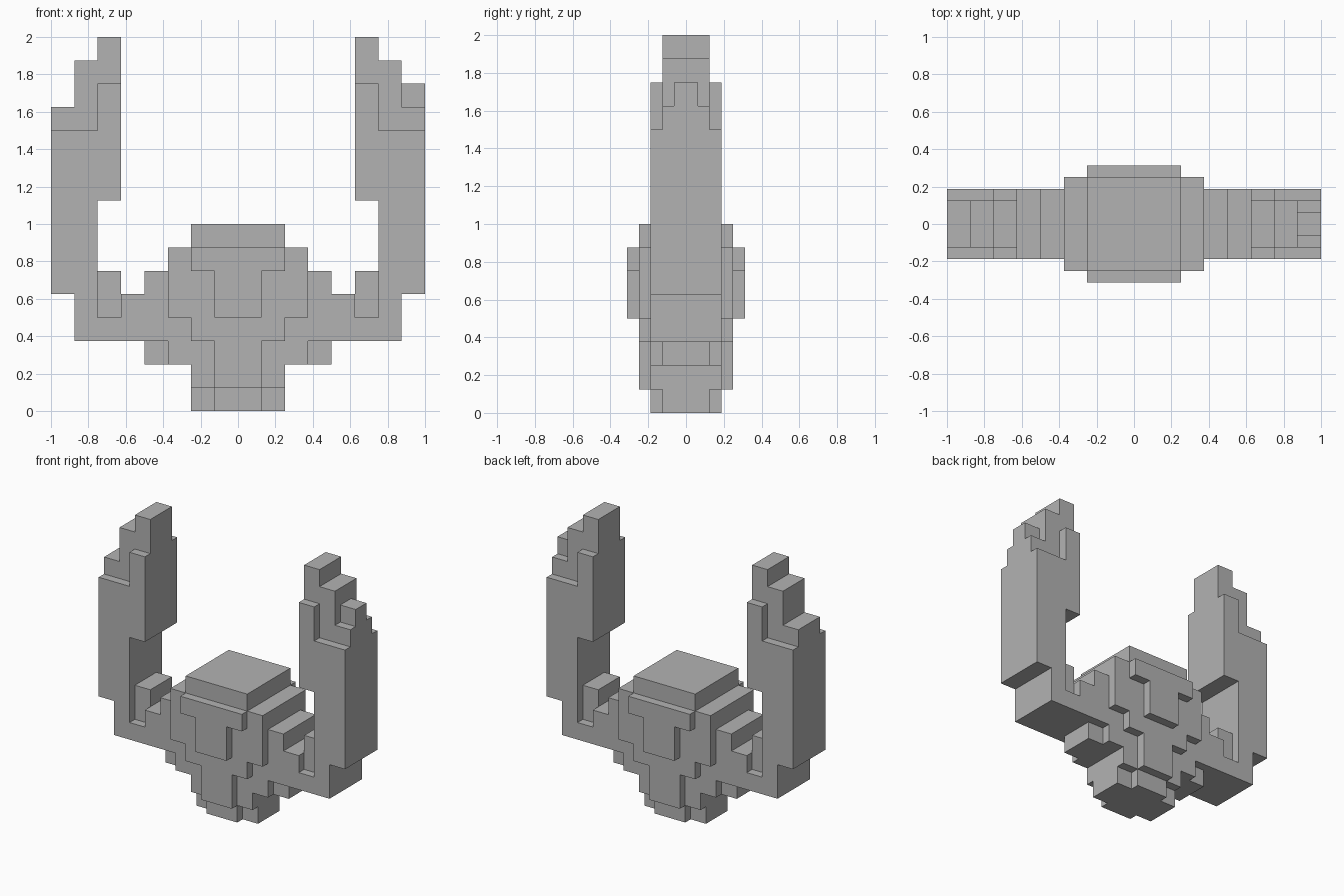
import bpy, bmesh
from mathutils import Vector

cube = bpy.data.objects.get("Cube")
if cube:
    bpy.data.objects.remove(cube, do_unlink=True)

U = 0.125  # block size; depth is counted in half blocks

stone = bpy.data.materials.new("stone grey")
stone.use_nodes = True
colour = (0.45, 0.45, 0.45, 1)
stone.diffuse_color = colour
stone.node_tree.nodes["Principled BSDF"].inputs["Base Color"].default_value = colour


def blocks(name, boxes, side=1):
    """Closed shell round boxes (x0, x1, z0, z1, half depth); side -1 mirrors x."""
    cells = set()
    for x0, x1, z0, z1, depth in boxes:
        if side < 0:
            x0, x1 = -x1, -x0
        cells |= {(x, y, z) for x in range(x0, x1)
                  for y in range(-depth, depth) for z in range(z0, z1)}
    bm = bmesh.new()
    for cell in cells:
        for axis in range(3):
            for step in (0, 1):
                near = list(cell)
                near[axis] += 2 * step - 1
                if tuple(near) in cells:
                    continue
                a, b = (axis + 1) % 3, (axis + 2) % 3
                ring = []
                for da, db in ((0, 0), (1, 0), (1, 1), (0, 1)):
                    p = Vector(cell)
                    p[axis] += step
                    p[a] += da
                    p[b] += db
                    ring.append(bm.verts.new((p.x * U, p.y * U / 2, p.z * U)))
                bm.faces.new(ring if step else ring[::-1])
    bmesh.ops.remove_doubles(bm, verts=bm.verts[:], dist=0.001)
    bmesh.ops.dissolve_limit(bm, angle_limit=0.01, verts=bm.verts[:], edges=bm.edges[:])
    mesh = bpy.data.meshes.new(name)
    bm.to_mesh(mesh)
    bm.free()
    mesh.materials.append(stone)
    obj = bpy.data.objects.new(name, mesh)
    bpy.context.collection.objects.link(obj)


# Head cap, chest with raised T plates front and back, and waist
blocks("torso", [(-2, 2, 7, 8, 4), (-3, 3, 4, 7, 4), (-2, 2, 3, 4, 4),
                 (-2, 2, 6, 7, 5), (-1, 1, 4, 6, 5)])

# Stepped hips and base
blocks("base", [(-4, 4, 2, 3, 2), (-3, 3, 2, 3, 3), (-2, 2, 1, 3, 3),
                (-1, 1, 1, 3, 4), (-2, 2, 0, 1, 2), (-1, 1, 0, 1, 3)])

for label, side in (("left", 1), ("right", -1)):
    # Shoulder, level arm and elbow knob
    blocks(label + "_arm", [(2, 7, 3, 4, 3), (3, 4, 4, 6, 3), (4, 5, 4, 5, 3),
                            (5, 6, 4, 6, 2), (6, 7, 4, 5, 3)], side)
    # Raised forearm with a stepped tip
    forearm = [(6, 8, 5, 12, 3), (5, 6, 9, 14, 3), (5, 6, 14, 16, 2),
               (6, 7, 12, 15, 2), (7, 8, 12, 13, 2)]
    if side > 0:
        forearm.append((7, 8, 13, 14, 1))  # extra nub on the left only
    blocks(label + "_forearm", forearm, side)
